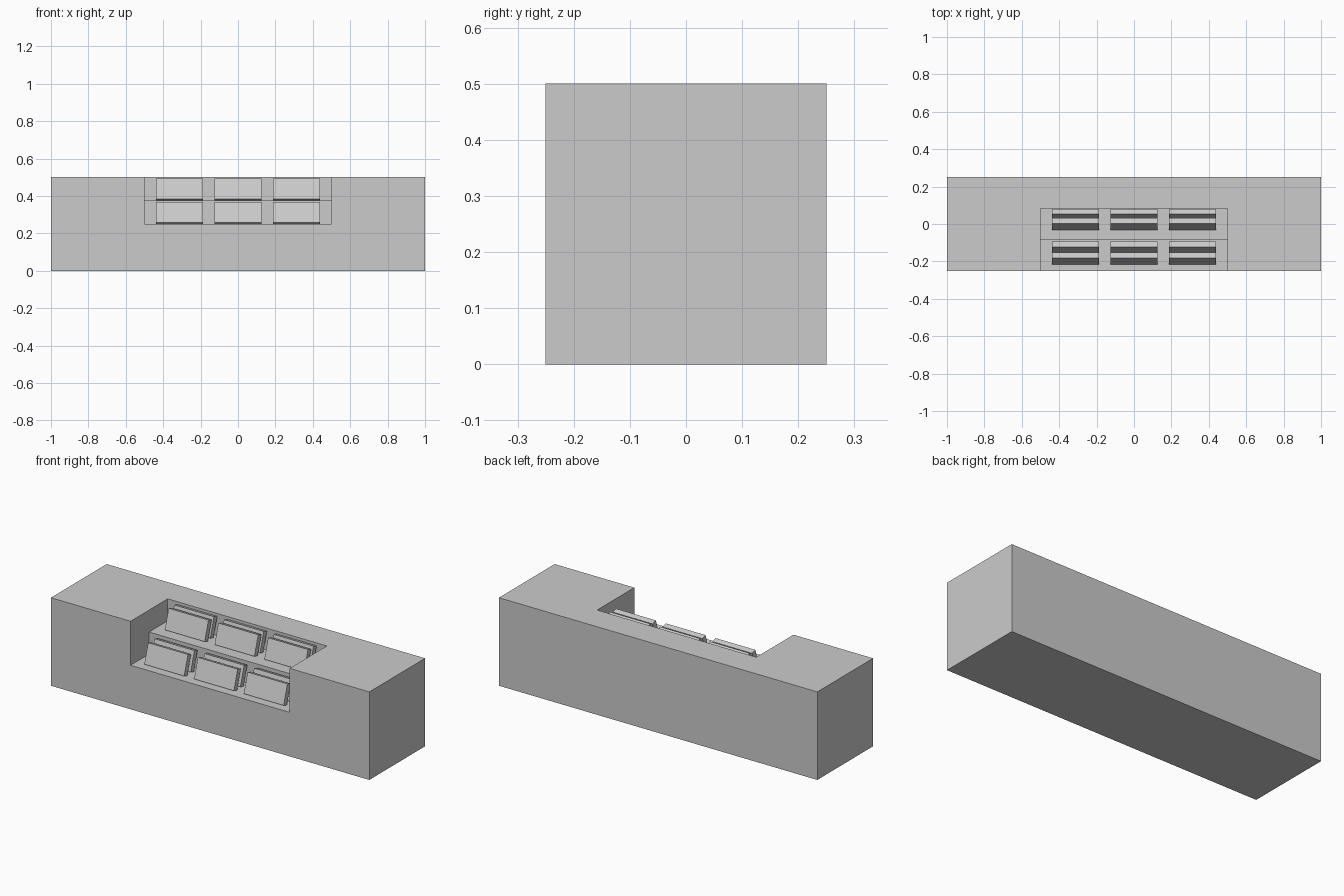
import bpy, bmesh
from mathutils import Matrix

if "Cube" in bpy.data.objects:
    bpy.data.objects.remove(bpy.data.objects["Cube"])


def add_object(name, bm):
    bmesh.ops.recalc_face_normals(bm, faces=bm.faces)
    mesh = bpy.data.meshes.new(name)
    bm.to_mesh(mesh)
    bm.free()
    ob = bpy.data.objects.new(name, mesh)
    bpy.context.collection.objects.link(ob)
    return ob


def box(name, size, center, tilt=0.0):
    bm = bmesh.new()
    m = Matrix.Translation(center) @ Matrix.Rotation(tilt, 4, 'X') @ Matrix.Diagonal((*size, 1))
    bmesh.ops.create_cube(bm, size=1, matrix=m)
    return add_object(name, bm)


def extrude_x(name, profile, x0, x1):
    bm = bmesh.new()
    face = bm.faces.new([bm.verts.new((x0, y, z)) for y, z in profile])
    ext = bmesh.ops.extrude_face_region(bm, geom=[face])
    verts = [v for v in ext['geom'] if isinstance(v, bmesh.types.BMVert)]
    bmesh.ops.translate(bm, verts=verts, vec=(x1 - x0, 0, 0))
    return add_object(name, bm)


# Main block with a two-step recess cut into the front
STEP = 0.25 / 3
body = box("counter_block", (2, 0.5, 0.5), (0, 0, 0.25))
cutter = extrude_x("recess_cutter", [(-0.4, 0.25), (-STEP, 0.25), (-STEP, 0.375),
                                     (STEP, 0.375), (STEP, 0.7), (-0.4, 0.7)], -0.5, 0.5)
cutter.hide_render = True
mod = body.modifiers.new("recess", 'BOOLEAN')
mod.operation = 'DIFFERENCE'
mod.solver = 'EXACT'
mod.object = cutter
bpy.context.view_layer.objects.active = body
bpy.ops.object.modifier_apply(modifier=mod.name)
bpy.data.objects.remove(cutter)

# Leaning display cards: two per slot, three slots on each step
W, T, H, TILT = 0.25, 0.03, 0.115, -0.3
rows = [("lower", 0.25, (-0.184, -0.126)), ("upper", 0.375, (0.0, 0.05))]
for row, z, depths in rows:
    for layer, y in zip(("front", "back"), depths):
        for i in (-1, 0, 1):
            box(f"{row}_{layer}_card_{i + 2}", (W, T, H), (i * 0.3125, y, z + 0.0595), TILT)
